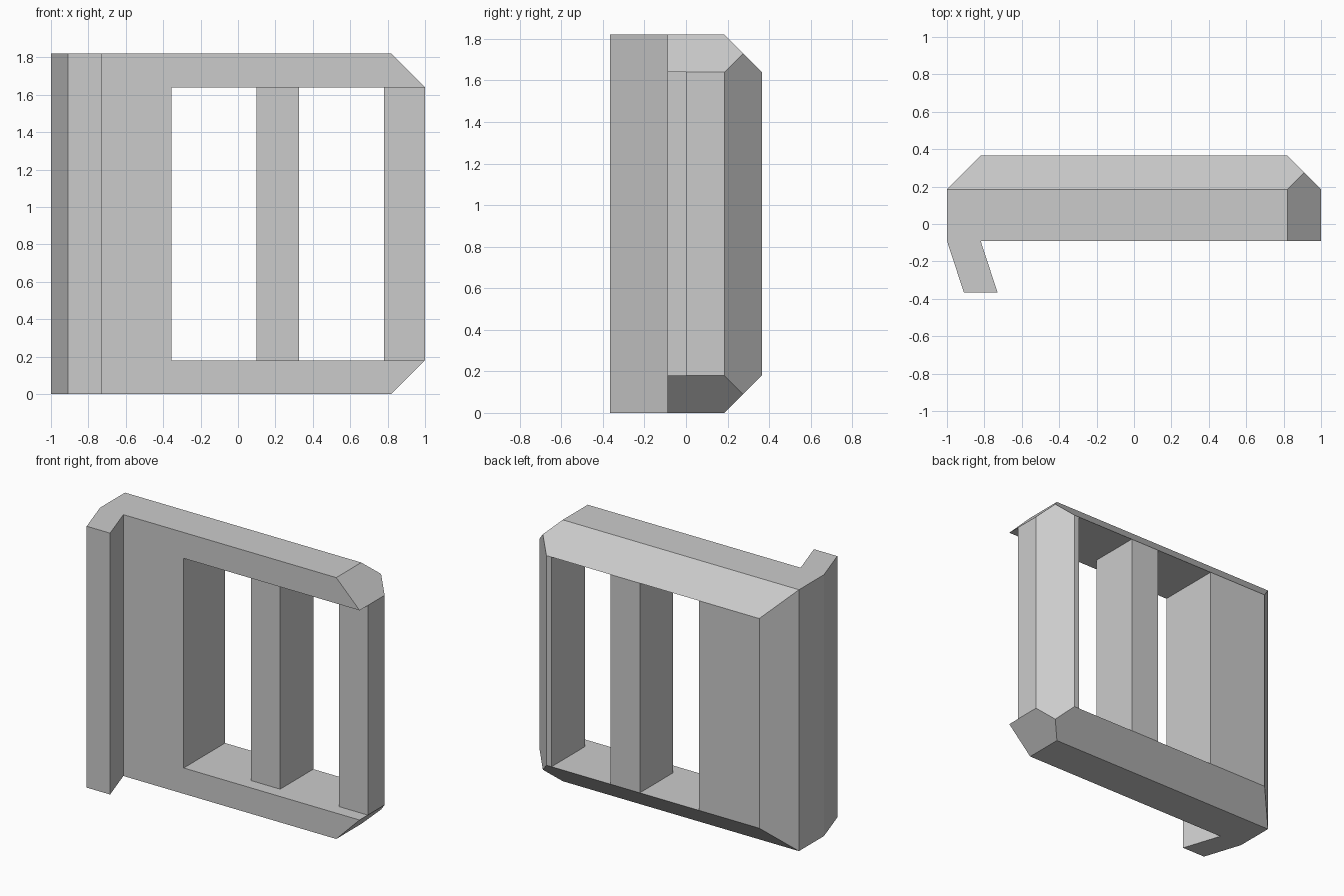
import bpy
import bmesh

if "Cube" in bpy.data.objects:
    bpy.data.objects.remove(bpy.data.objects["Cube"], do_unlink=True)

HEIGHT = 1.82
FRONT, BACK = -0.09, 0.365
CHAMFER = 0.18
LOW, HIGH = CHAMFER, HEIGHT - CHAMFER   # inner faces of the two rails
SHOULDER = BACK - CHAMFER               # where the back chamfers begin
INNER = 1 - CHAMFER
PANEL = -0.355                          # inner edge of the wide side panel

grey = bpy.data.materials.new("plain grey")
grey.use_nodes = True
colour = (0.6, 0.6, 0.6, 1)
grey.diffuse_color = colour
grey.node_tree.nodes["Principled BSDF"].inputs["Base Color"].default_value = colour


def finish(name, bm):
    bmesh.ops.recalc_face_normals(bm, faces=bm.faces)
    mesh = bpy.data.meshes.new(name)
    bm.to_mesh(mesh)
    bm.free()
    mesh.materials.append(grey)
    obj = bpy.data.objects.new(name, mesh)
    bpy.context.collection.objects.link(obj)
    return obj


def prism(name, outline, bottom, top):
    """Upright prism over an outline in the ground plane."""
    bm = bmesh.new()
    base = bm.faces.new([bm.verts.new((x, y, bottom)) for x, y in outline])
    raised = bmesh.ops.extrude_face_region(bm, geom=[base], use_keep_orig=True)
    for v in raised["geom"]:
        if isinstance(v, bmesh.types.BMVert):
            v.co.z = top
    return finish(name, bm)


# Frame: named corners of the upper half, mirrored to the lower half
half = CHAMFER / 2
corners = {
    "a": (-1, FRONT, HEIGHT), "b": (INNER, FRONT, HEIGHT),
    "c": (1, FRONT, HIGH), "d": (PANEL, FRONT, HIGH),
    "e": (-1, SHOULDER, HEIGHT), "f": (INNER, SHOULDER, HEIGHT),
    "g": (1, SHOULDER, HIGH), "h": (-INNER, BACK, HIGH),
    "i": (INNER, BACK, HIGH), "j": (PANEL, BACK, HIGH),
    "k": (1 - half, SHOULDER + half, HEIGHT - half),
    # angled lip on the front edge of the panel
    "p": (-INNER, FRONT, HEIGHT), "q": (-0.73, -BACK, HEIGHT),
    "r": (-0.91, -BACK, HEIGHT),
}
bm = bmesh.new()
upper = {n: bm.verts.new(co) for n, co in corners.items()}
lower = {n: bm.verts.new((x, y, HEIGHT - z)) for n, (x, y, z) in corners.items()}

# Rails: outer face with lip end, corner cut, end cut, back cut, inner face
for side in (upper, lower):
    for loop in ("arqpbfe", "bcgkf", "gik", "efkijh", "cdjig"):
        bm.faces.new([side[n] for n in loop])

# Panel and lip: walls joining the halves, then the front face
for chain in ("ar", "rq", "qp", "ea", "he", "jh", "dj", "pbcd"):
    bm.faces.new([upper[n] for n in chain] + [lower[n] for n in reversed(chain)])
finish("frame_with_lip", bm)

# Uprights, set back from the front of the rails
prism("middle_bar", [(0.1, 0), (0.325, 0), (0.325, BACK), (0.1, BACK)], LOW, HIGH)
prism("end_post", [(0.78, 0), (1, 0), (1, SHOULDER), (INNER, BACK), (0.78, BACK)],
      LOW, HIGH)
